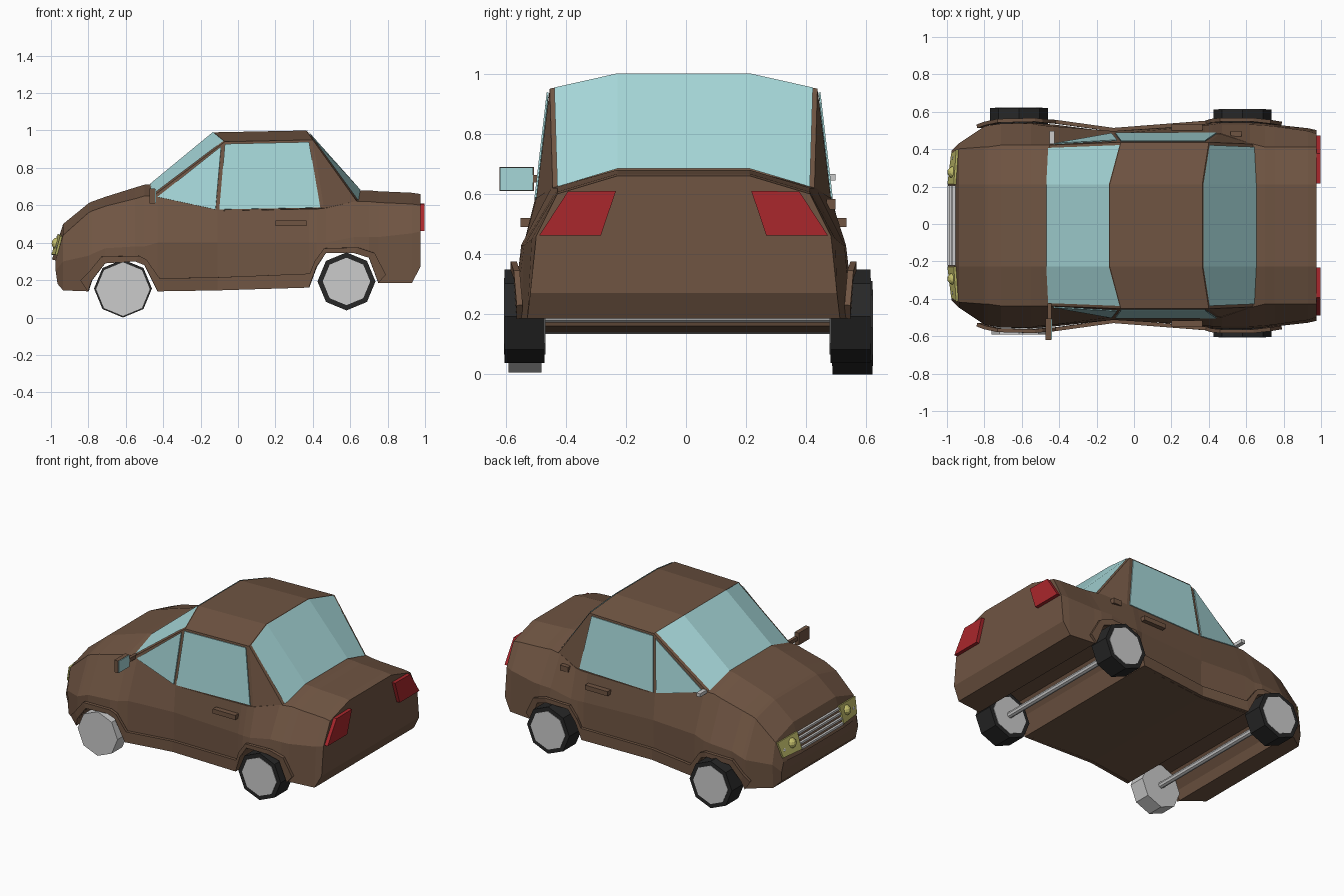
import bpy, bmesh
from math import pi
from mathutils import Vector

if "Cube" in bpy.data.objects:
    bpy.data.objects.remove(bpy.data.objects["Cube"])


def mat(name, r, g, b):
    m = bpy.data.materials.new(name)
    m.diffuse_color = (r, g, b, 1)
    m.use_nodes = True
    m.node_tree.nodes["Principled BSDF"].inputs["Base Color"].default_value = m.diffuse_color
    return m


BROWN = mat("brown_paint", .16, .09, .055)
GLASS = mat("glass", .38, .68, .69)
RED = mat("red_lens", .40, .02, .025)
BLACK = mat("rubber", .02, .02, .02)
YELLOW = mat("yellow_lens", .55, .52, .15)


def mesh(name, verts, faces, m=None, thick=0):
    bm = bmesh.new()
    vs = [bm.verts.new(v) for v in verts]
    for f in faces:
        bm.faces.new([vs[i] for i in f])
    bmesh.ops.recalc_face_normals(bm, faces=bm.faces)
    me = bpy.data.meshes.new(name)
    bm.to_mesh(me)
    bm.free()
    ob = bpy.data.objects.new(name, me)
    bpy.context.collection.objects.link(ob)
    if m:
        me.materials.append(m)
    if thick:
        s = ob.modifiers.new("thickness", 'SOLIDIFY')
        s.thickness = thick
        s.offset = 0
    return ob


def finish(name, m):
    ob = bpy.context.object
    ob.name = name
    if m:
        ob.data.materials.append(m)
    return ob


def box(name, c, size, m=None):
    bpy.ops.mesh.primitive_cube_add(size=1, location=c)
    bpy.context.object.scale = size
    return finish(name, m)


def cyl(name, x, y0, y1, z, r, n=8, m=None):
    bpy.ops.mesh.primitive_cylinder_add(vertices=n, radius=r, depth=y1 - y0,
                                        location=(x, (y0 + y1) / 2, z), rotation=(pi / 2, 0, 0))
    return finish(name, m)


def ball(name, c, r, m=None):
    bpy.ops.mesh.primitive_uv_sphere_add(segments=10, ring_count=6, radius=r, location=c)
    return finish(name, m)


def both_sides(name, pts, m, thick):
    for s, tag in ((-1, "right"), (1, "left")):
        mesh(f"{tag}_{name}", [(x, s * y + CY, z) for x, y, z in pts],
             [range(len(pts))], m, thick)


CY = -.008  # body sits slightly off centre

# Body shell: x, top z, shoulder y z, side y z, bottom y z
stations = [
    (-.995, .31, .38, .305, .40, .25, .39, .18),
    (-.935, .50, .41, .44, .44, .30, .43, .145),
    (-.80, .61, .42, .56, .53, .33, .525, .14),
    (-.78, .62, .42, .57, .535, .34, .53, .20),
    (-.71, .645, .43, .595, .545, .37, .545, .29),
    (-.55, .695, .43, .635, .545, .38, .55, .30),
    (-.50, .71, .43, .65, .535, .38, .545, .28),
    (-.43, .715, .43, .65, .53, .40, .54, .14),
    (-.11, .60, .49, .57, .505, .40, .50, .145),
    (.38, .60, .495, .58, .535, .40, .54, .16),
    (.42, .61, .495, .58, .54, .40, .55, .27),
    (.47, .62, .49, .585, .54, .40, .55, .345),
    (.62, .68, .44, .62, .54, .43, .55, .345),
    (.70, .68, .42, .62, .535, .43, .545, .32),
    (.75, .675, .42, .615, .53, .43, .54, .185),
    (.93, .667, .42, .607, .505, .45, .52, .185),
    (.975, .66, .42, .60, .49, .46, .51, .27),
]
verts, faces = [], []
for i, (x, zt, y1, z1, y2, z2, y3, zb) in enumerate(stations):
    half = [(0, .22, zt), (.02, y1, z1), (.02, y2, z2), (.03, y3, zb)]
    ring = half + [(d, -y, z) for d, y, z in reversed(half)]
    verts += [(x + (d if i == 0 else 0), y + CY, z) for d, y, z in ring]
    if i:
        a = (i - 1) * 8
        faces += [(a + k, a + (k + 1) % 8, a + 8 + (k + 1) % 8, a + 8 + k) for k in range(8)]
n = len(verts)
for a in (0, n - 8):  # nose and tail caps
    faces += [(a + k, a + k + 1, a + 6 - k, a + 7 - k) for k in range(3)]
mesh("body", verts, faces, BROWN)

# Cabin: base points 0-5, roof points 6-9, mirrored with +10
half = [(-.465, .22, .712), (-.455, .43, .648), (-.11, .49, .57), (.46, .49, .585),
        (.64, .435, .615), (.65, .22, .68),
        (-.13, .22, .99), (-.07, .445, .94), (.40, .445, .95), (.365, .22, 1.0)]
side = [(0, 1, 7, 6), (1, 2, 7), (2, 3, 8, 7), (3, 4, 8), (4, 5, 9, 8), (6, 7, 8, 9)]
faces = side + [tuple(k + 10 for k in f) for f in side]
faces += [(0, 6, 16, 10), (6, 9, 19, 16), (9, 5, 15, 19)]
mesh("cabin", [(x, y + CY, z) for x, y, z in half]
     + [(x, -y + CY, z) for x, y, z in half], faces, BROWN)


# Windscreen and rear window: three facets each, lifted off the cabin
def screen(name, low_mid, low_edge, top_edge, top_mid, dx):
    h = [Vector(p) + Vector((dx, 0, .004)) for p in (low_mid, low_edge, top_edge, top_mid)]
    v = [(p.x, p.y + CY, p.z) for p in h] + [(p.x, -p.y + CY, p.z) for p in h]
    mesh(name, v, [(0, 1, 2, 3), (4, 5, 6, 7), (0, 3, 7, 4)], GLASS)


screen("windscreen", (-.465, .22, .712), (-.455, .415, .653), (-.073, .43, .941), (-.13, .22, .988), -.004)
screen("rear_window", (.65, .22, .68), (.64, .42, .62), (.40, .43, .95), (.367, .22, .997), .004)

# Side windows
both_sides("door_window", [(-.10, .493, .578), (.44, .493, .588), (.38, .452, .938), (-.07, .452, .928)], GLASS, .006)
both_sides("quarter_window", [(-.43, .437, .645), (-.12, .492, .578), (-.09, .455, .915)], GLASS, .006)

# Wheel arch and sill trim: lower x z, upper x z, y
trim = [(-.80, .14, -.84, .20, .53), (-.78, .20, -.80, .24, .545), (-.71, .29, -.73, .325, .56),
        (-.55, .30, -.53, .33, .565), (-.50, .28, -.49, .31, .56), (-.43, .14, -.42, .21, .555),
        (-.11, .145, -.11, .215, .512), (.38, .16, .385, .235, .55), (.42, .27, .41, .30, .56),
        (.47, .345, .46, .37, .565), (.62, .345, .64, .375, .565), (.70, .32, .73, .345, .555),
        (.75, .185, .79, .23, .545)]
for s, tag in ((-1, "right"), (1, "left")):
    v = []
    for xl, zl, xu, zu, y in trim:
        v += [(xl, s * y + CY, zl), (xu, s * y + CY, zu)]
    f = [(2 * i, 2 * i + 1, 2 * i + 3, 2 * i + 2) for i in range(len(trim) - 1)]
    mesh(tag + "_arch_trim", v, f, BROWN, .02)

# Lamps, handles
both_sides("tail_lamp", [(.983, .225, .61), (.983, .385, .608), (.983, .48, .462), (.983, .275, .462)], RED, .03)
both_sides("headlamp", [(-.992, .22, .335), (-.972, .385, .335), (-.945, .405, .435), (-.958, .22, .445)], YELLOW, .012)
for s, tag in ((-1, "right"), (1, "left")):
    ball(tag + "_headlamp_bulb", (-.965, s * .285 + CY, .395), .033, YELLOW)
    ball(tag + "_indicator_bulb", (-.955, s * .36 + CY, .375), .02)
    box(tag + "_door_handle", (.283, s * .525 + CY, .505), (.165, .035, .03), BROWN)

# Grille bars
for i in range(4):
    z = .34 + i * .03
    box("grille_bar", (-.99 + i * .0095, CY, z), (.016, .43, .014))

# Fuel flap, door mirrors
box("fuel_flap", (.545, .482, .565), (.06, .03, .035), BROWN)
box("mirror_housing", (-.458, -.563, .65), (.028, .114, .08), BROWN)
box("mirror_glass", (-.442, -.563, .65), (.006, .11, .076), GLASS)
box("mirror_stem", (-.452, -.47, .65), (.02, .09, .025), BROWN)
box("left_mirror_stub", (-.438, .463, .655), (.028, .07, .022))

# Wheels and axles; the front right wheel has no tyre
cyl("front_axle", -.615, -.5, .5, .155, .02)
cyl("rear_axle", .58, -.5, .5, .193, .02)
cyl("front_right_hub", -.615, -.59, -.48, .152, .146)
for name, x, y0, y1, z in (("front_left", -.615, .488, .62, .155),
                           ("rear_left", .58, .48, .613, .193),
                           ("rear_right", .58, -.603, -.47, .193)):
    cyl(name + "_tyre", x, y0, y1, z, .155, 8, BLACK)
    cyl(name + "_hub", x, y0 - .003, min(y1 + .003, .622), z, .127)
